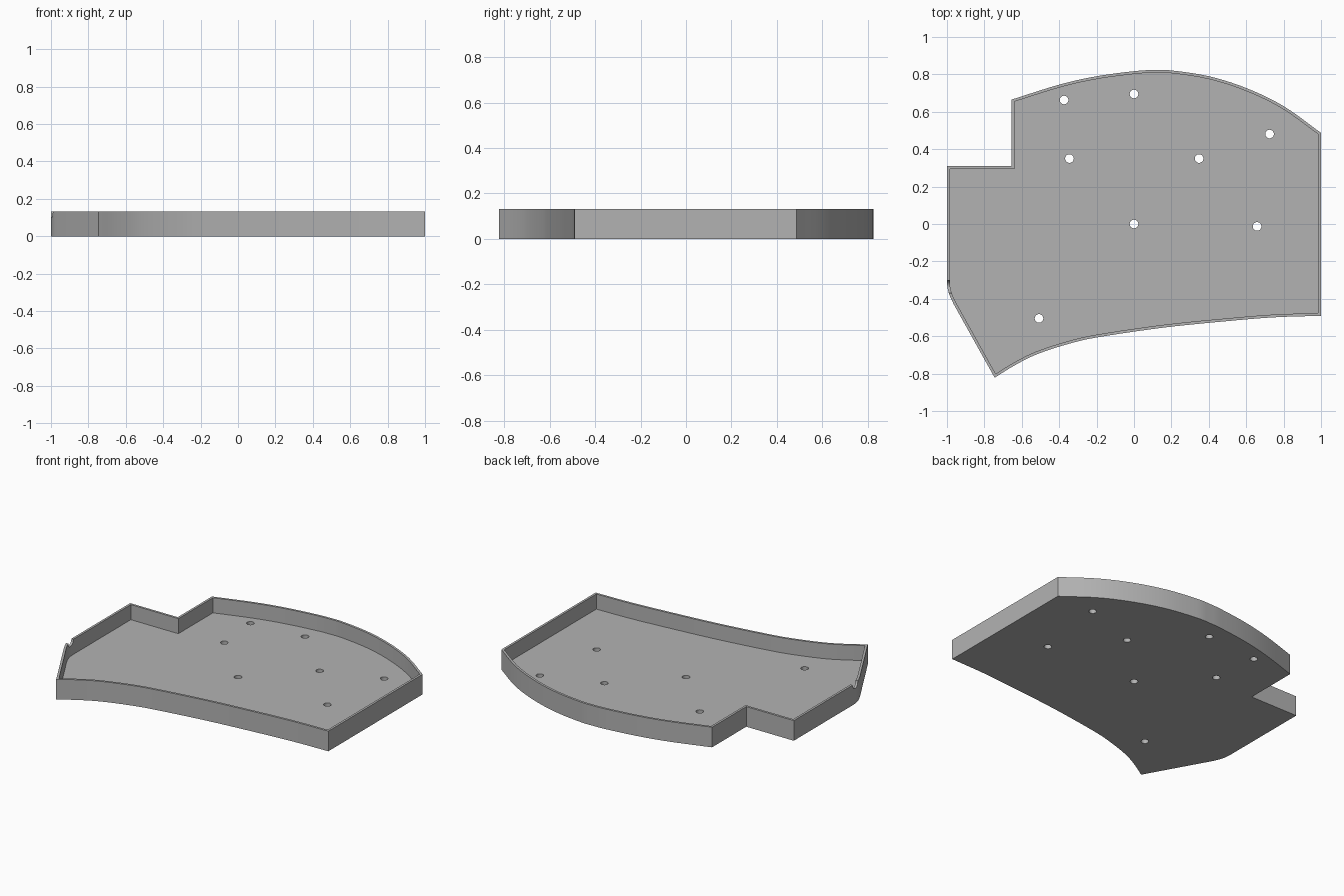
import bpy
import bmesh
from math import pi
from mathutils import Matrix, Vector

HEIGHT, FLOOR, WALL = 0.132, 0.033, 0.015

if "Cube" in bpy.data.objects:
    bpy.data.objects.remove(bpy.data.objects["Cube"], do_unlink=True)

grey = bpy.data.materials.new("plain grey")
grey.use_nodes = True
grey.diffuse_color = (0.45, 0.45, 0.45, 1)
grey.node_tree.nodes["Principled BSDF"].inputs["Base Color"].default_value = grey.diffuse_color


def smooth_path(points, steps=5):
    """Catmull-Rom curve through the points."""
    p = [Vector(q) for q in points]
    p = [2 * p[0] - p[1]] + p + [2 * p[-1] - p[-2]]
    path = []
    for a, b, c, d in zip(p, p[1:], p[2:], p[3:]):
        for i in range(steps):
            t = i / steps
            path.append(0.5 * (2 * b + (c - a) * t + (2 * a - 5 * b + 4 * c - d) * t * t
                               + (3 * b - a - 3 * c + d) * t ** 3))
    return path + [p[-2]]


def inset(loop, distance):
    """Mitred inward offset of a clockwise loop."""
    result = []
    for i, p in enumerate(loop):
        e = (p - loop[i - 1]).normalized()
        f = (loop[(i + 1) % len(loop)] - p).normalized()
        n, m = Vector((e.y, -e.x)), Vector((f.y, -f.x))
        result.append(p + (n + m) * distance / (1 + n.dot(m)))
    return result


def prism(name, loop, bottom, top):
    bm = bmesh.new()
    face = bm.faces.new([bm.verts.new((p.x, p.y, bottom)) for p in loop])
    new = bmesh.ops.extrude_face_region(bm, geom=[face])["geom"]
    bmesh.ops.translate(bm, vec=(0, 0, top - bottom),
                        verts=[v for v in new if isinstance(v, bmesh.types.BMVert)])
    return finish(name, bm)


def cylinder(name, radius, depth, matrix):
    bm = bmesh.new()
    bmesh.ops.create_cone(bm, cap_ends=True, segments=32, radius1=radius,
                          radius2=radius, depth=depth, matrix=matrix)
    return finish(name, bm)


def finish(name, bm):
    bmesh.ops.recalc_face_normals(bm, faces=bm.faces)
    mesh = bpy.data.meshes.new(name)
    bm.to_mesh(mesh)
    bm.free()
    mesh.materials.append(grey)
    obj = bpy.data.objects.new(name, mesh)
    bpy.context.collection.objects.link(obj)
    return obj


def cut(target, cutter):
    cutter.hide_render = True
    mod = target.modifiers.new("cut", "BOOLEAN")
    mod.operation, mod.solver, mod.object = "DIFFERENCE", "EXACT", cutter
    bpy.context.view_layer.objects.active = target
    bpy.ops.object.modifier_apply(modifier=mod.name)
    bpy.data.objects.remove(cutter, do_unlink=True)


# Outline: stepped corner, bowed back, straight side, hollow front, slanted corner
back = [(-0.655, 0.665), (-0.4, 0.745), (-0.2, 0.79), (0, 0.817), (0.1, 0.823), (0.2, 0.821),
        (0.4, 0.79), (0.6, 0.727), (0.8, 0.63), (1, 0.487)]
front = [(1, -0.491), (0.75, -0.499), (0.48, -0.521), (0.15, -0.555), (-0.19, -0.605),
         (-0.35, -0.641), (-0.52, -0.697), (-0.64, -0.757), (-0.745, -0.822)]
slant = [(-0.965, -0.427), (-0.986, -0.381), (-0.997, -0.34), (-1, -0.3)]
outline = ([Vector((-1, 0.31)), Vector((-0.655, 0.31))] + smooth_path(back)
           + smooth_path(front) + smooth_path(slant))

# Tray body with a hollow inside
tray = prism("tray", outline, 0, HEIGHT)
cut(tray, prism("cavity", inset(outline, WALL), FLOOR, HEIGHT + 0.1))

# Screw holes through the floor
for x, y in [(-0.374, 0.663), (0, 0.695), (0.725, 0.481), (-0.345, 0.35),
             (0.348, 0.35), (0, 0), (0.658, -0.013), (-0.508, -0.505)]:
    cut(tray, cylinder("hole", 0.023, 0.3, Matrix.Translation((x, y, 0))))

# Rounded cable notch in the rim
cut(tray, cylinder("notch", 0.034, 0.12,
                   Matrix.Translation((-1, -0.335, HEIGHT)) @ Matrix.Rotation(pi / 2, 4, "Y")))

bpy.ops.object.select_all(action="DESELECT")
tray.select_set(True)
bpy.context.view_layer.objects.active = tray
bpy.ops.object.shade_smooth_by_angle(angle=0.5)
